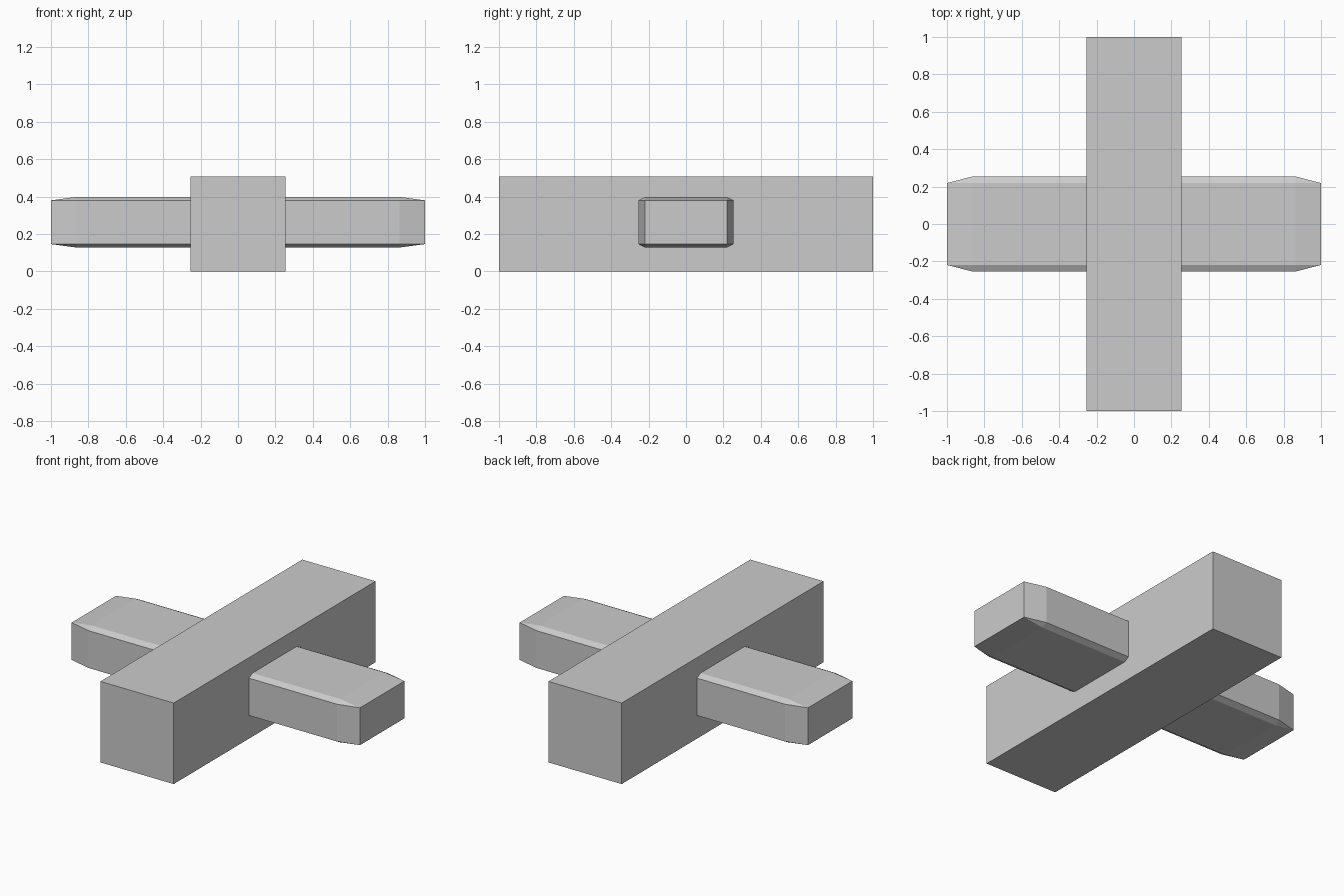
import bpy
import bmesh
from mathutils import Matrix

if "Cube" in bpy.data.objects:
    bpy.data.objects.remove(bpy.data.objects["Cube"])


def block(name, size, centre, bevel=0.0):
    """Box of the given size; the bevel is cut on a 2-unit cube, then stretched."""
    bm = bmesh.new()
    bmesh.ops.create_cube(bm, size=2)
    if bevel:
        bmesh.ops.bevel(bm, geom=bm.edges[:], offset=bevel,
                        offset_type='OFFSET', segments=1, affect='EDGES')
    bmesh.ops.transform(bm, verts=bm.verts[:],
                        matrix=Matrix.Diagonal([s / 2 for s in size] + [1]))
    mesh = bpy.data.meshes.new(name)
    bm.to_mesh(mesh)
    bm.free()
    obj = bpy.data.objects.new(name, mesh)
    obj.location = centre
    bpy.context.collection.objects.link(obj)
    return obj


# Long square beam running front to back
block("main_beam", (0.508, 2.0, 0.508), (0, 0, 0.254))

# Flatter chamfered bar passing through it from side to side
block("cross_bar", (2.0, 0.508, 0.271), (0, 0, 0.2625), bevel=0.137)
